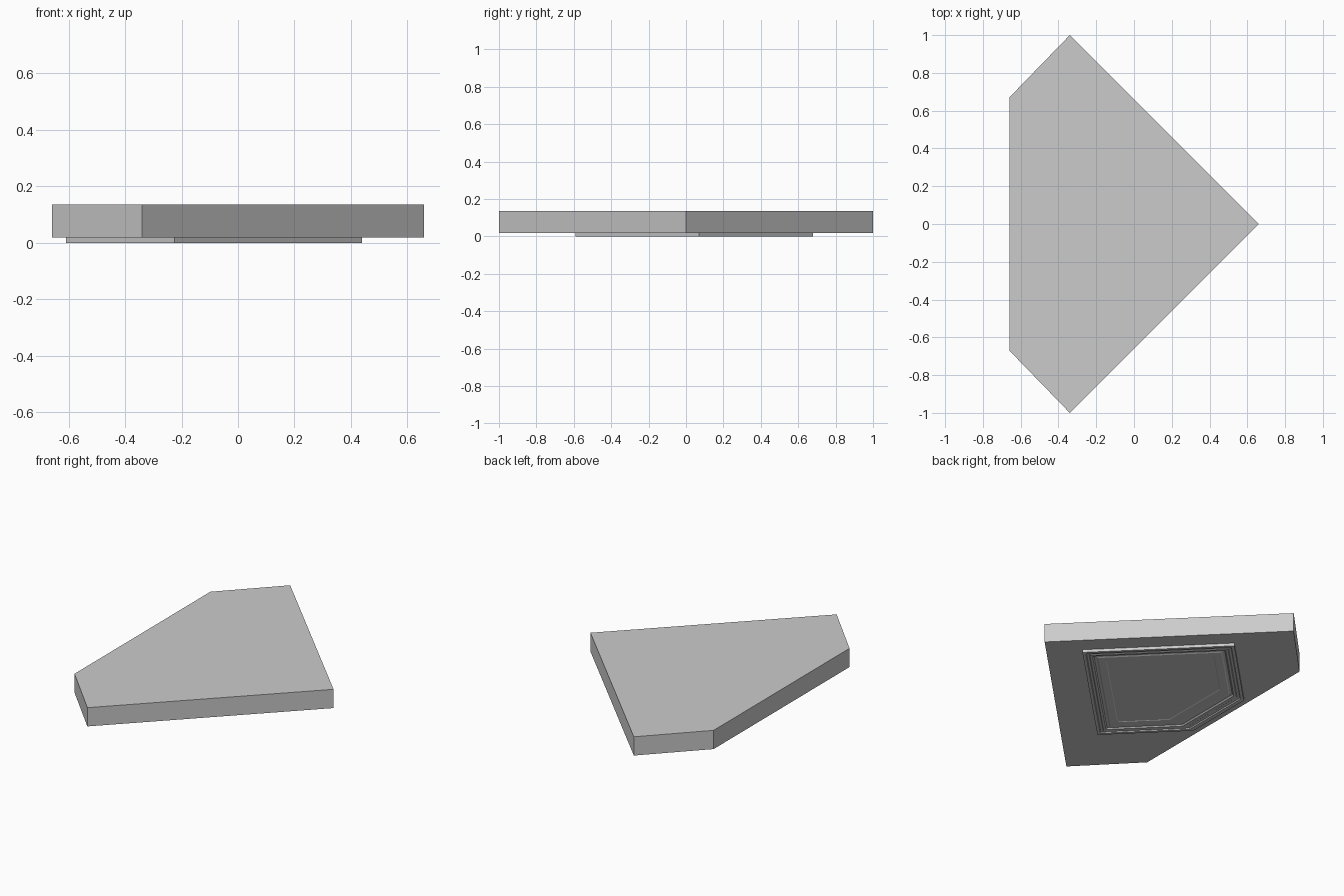
import bpy, bmesh

if "Cube" in bpy.data.objects:
    bpy.data.objects.remove(bpy.data.objects["Cube"])

SLAB_BOTTOM, SLAB_TOP = 0.018, 0.135


def loft(name, rings):
    """Join equal-sized rings of points in order and cap both ends."""
    bm = bmesh.new()
    loops = [[bm.verts.new(p) for p in ring] for ring in rings]
    n = len(loops[0])
    for a, b in zip(loops, loops[1:]):
        for i in range(n):
            j = (i + 1) % n
            bm.faces.new((a[i], a[j], b[j], b[i]))
    bm.faces.new(loops[0])
    bm.faces.new(loops[-1])
    bmesh.ops.recalc_face_normals(bm, faces=bm.faces[:])
    mesh = bpy.data.meshes.new(name)
    bm.to_mesh(mesh)
    bm.free()
    obj = bpy.data.objects.new(name, mesh)
    bpy.context.collection.objects.link(obj)
    return obj


# Five-sided slab
outline = [(0.66, 0), (-0.34, 1), (-0.66, 0.67), (-0.66, -0.67), (-0.34, -1)]
loft("slab", [[(x, y, z) for x, y in outline] for z in (SLAB_BOTTOM, SLAB_TOP)])

# Stepped moulding panel under the slab, each ring moved inward at its corners
panel = [(0.44, 0.07), (-0.17, 0.68), (-0.61, 0.24), (-0.61, -0.205), (-0.225, -0.59)]
inward = [(-1, 0), (0, -1), (1, 0), (1, 0), (0, 1)]
# (inset, height) steps from the outer rim to the centre field
profile = [(0, SLAB_BOTTOM), (0, 0), (0.025, 0), (0.03, 0.006), (0.05, 0.006),
           (0.055, 0.002), (0.075, 0.002), (0.085, 0.009), (0.105, 0.009),
           (0.115, 0.006), (0.175, 0.006), (0.18, 0.008)]
loft("underside_panel", [
    [(x + dx * s, y + dy * s, z) for (x, y), (dx, dy) in zip(panel, inward)]
    for s, z in profile])
